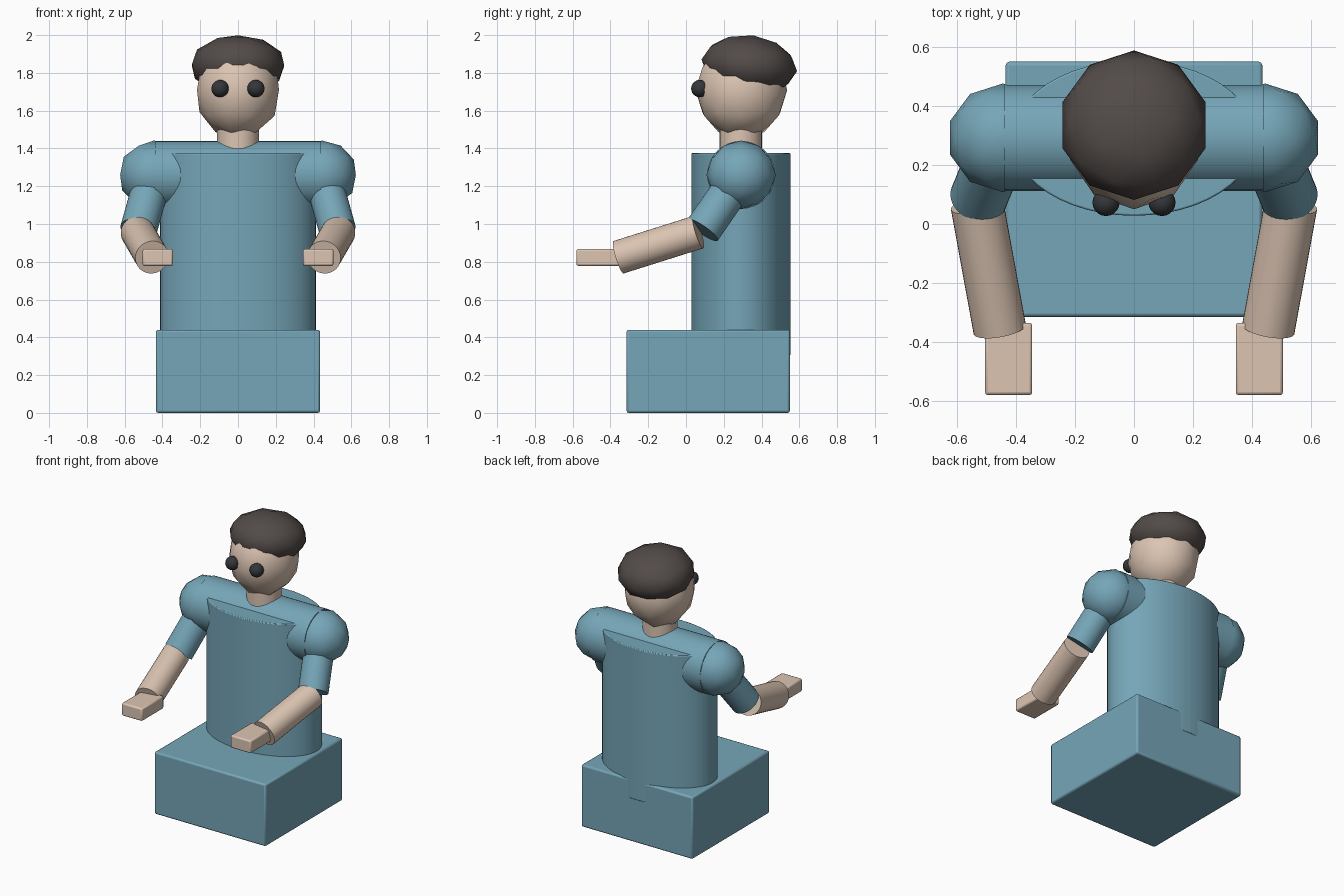
import bpy
from math import radians
from mathutils import Vector

if "Cube" in bpy.data.objects:
    bpy.data.objects.remove(bpy.data.objects["Cube"])


def material(name, rgb):
    m = bpy.data.materials.new(name)
    m.diffuse_color = (*rgb, 1)
    m.use_nodes = True
    m.node_tree.nodes["Principled BSDF"].inputs["Base Color"].default_value = m.diffuse_color
    return m


BLUE = material("blue", (0.18, 0.38, 0.48))
SKIN = material("skin", (0.72, 0.56, 0.45))
DARK = material("hair_brown", (0.085, 0.07, 0.065))
BLACK = material("eye_black", (0.035, 0.037, 0.042))


def finish(name, mat, angle=40):
    ob = bpy.context.object
    ob.name = name
    ob.data.materials.append(mat)
    bpy.ops.object.transform_apply(location=False, rotation=False, scale=True)
    bpy.ops.object.shade_smooth_by_angle(angle=radians(angle))
    return ob


def bevel(ob, width):
    b = ob.modifiers.new("bevel", 'BEVEL')
    b.width, b.segments, b.limit_method = width, 2, 'ANGLE'


def box(name, mat, lo, hi, width=0.012):
    lo, hi = Vector(lo), Vector(hi)
    bpy.ops.mesh.primitive_cube_add(size=1, location=(lo + hi) / 2)
    bpy.context.object.scale = hi - lo
    bevel(finish(name, mat), width)


def rod(name, mat, a, b, radius, sides=32):
    a, b = Vector(a), Vector(b)
    bpy.ops.mesh.primitive_cylinder_add(
        vertices=sides, radius=radius, depth=(b - a).length, location=(a + b) / 2,
        rotation=(b - a).to_track_quat('Z', 'Y').to_euler())
    return finish(name, mat)


def ball(name, mat, centre, radii, tilt=0, detail=2):
    bpy.ops.mesh.primitive_ico_sphere_add(
        subdivisions=detail, radius=1, location=centre, rotation=(radians(tilt), 0, 0))
    bpy.context.object.scale = radii
    return finish(name, mat, 80)


# seated lower body
box("lap_block", BLUE, (-0.435, -0.315, 0), (0.435, 0.55, 0.44))

# oval torso, slightly overlapping the back of the block
bpy.ops.mesh.primitive_cylinder_add(vertices=48, radius=1, depth=1.07,
                                    location=(0, 0.291, 0.84))
bpy.context.object.scale = (0.413, 0.263, 1)
bevel(finish("torso", BLUE), 0.006)

# shoulder bar and neck
rod("shoulder_bar", BLUE, (-0.44, 0.292, 1.26), (0.44, 0.292, 1.26), 0.18)
rod("neck", SKIN, (0, 0.29, 1.33), (0, 0.29, 1.53), 0.112)

# head and hair are faceted balls
ball("head", SKIN, (0, 0.293, 1.71), (0.228, 0.243, 0.262))
ball("hair", DARK, (0, 0.335, 1.84), (0.255, 0.255, 0.16), tilt=-7)

# arms and eyes on both sides
for side, s in (("left", 1), ("right", -1)):
    ball(f"{side}_eye", BLACK, (s * 0.095, 0.073, 1.717), (0.046,) * 3, detail=3)
    ball(f"{side}_shoulder", BLUE, (s * 0.445, 0.292, 1.26), (0.188, 0.184, 0.182))
    rod(f"{side}_sleeve", BLUE, (s * 0.445, 0.29, 1.26), (s * 0.527, 0.088, 0.968), 0.098)
    rod(f"{side}_forearm", SKIN, (s * 0.532, 0.065, 0.957), (s * 0.455, -0.357, 0.824), 0.09)
    xs = sorted((s * 0.345, s * 0.505))
    box(f"{side}_hand", SKIN, (xs[0], -0.58, 0.778), (xs[1], -0.335, 0.868), 0.01)
